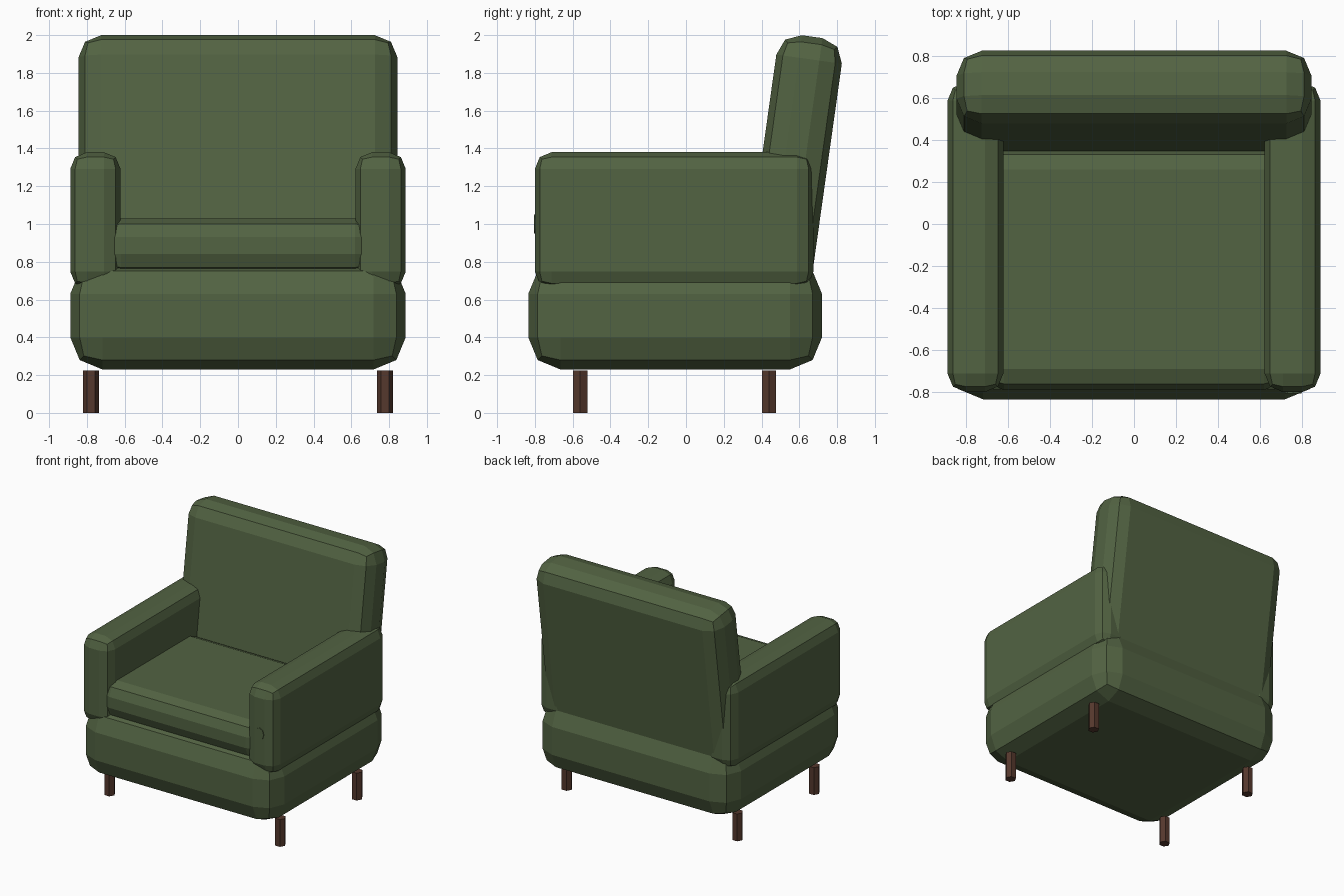
import bpy, bmesh, math
from mathutils import Matrix, Vector

if "Cube" in bpy.data.objects:
    bpy.data.objects.remove(bpy.data.objects["Cube"])


def material(name, color):
    m = bpy.data.materials.new(name)
    m.diffuse_color = (*color, 1)
    m.use_nodes = True
    m.node_tree.nodes["Principled BSDF"].inputs["Base Color"].default_value = m.diffuse_color
    return m


green = material("olive green fabric", (0.085, 0.125, 0.055))
brown = material("dark brown wood", (0.09, 0.04, 0.026))


def finish(name, bm, mat):
    bmesh.ops.recalc_face_normals(bm, faces=bm.faces)
    me = bpy.data.meshes.new(name)
    bm.to_mesh(me)
    bm.free()
    me.materials.append(mat)
    ob = bpy.data.objects.new(name, me)
    bpy.context.collection.objects.link(ob)
    return ob


def padded_box(name, lo, hi, bevel, matrix=Matrix()):
    """Box between two corners with every edge rounded in two steps."""
    lo, hi = Vector(lo), Vector(hi)
    bm = bmesh.new()
    bmesh.ops.create_cube(bm, size=1)
    for v in bm.verts:
        v.co = Vector([(lo[i] + hi[i]) / 2 + v.co[i] * (hi[i] - lo[i]) for i in range(3)])
    bmesh.ops.bevel(bm, geom=bm.edges[:], offset=bevel, segments=2,
                    profile=0.5, affect='EDGES')
    bm.transform(matrix)
    return finish(name, bm, green)


def prism(name, sides, radius, depth, matrix, mat):
    bm = bmesh.new()
    bmesh.ops.create_cone(bm, cap_ends=True, segments=sides, radius1=radius,
                          radius2=radius, depth=depth, matrix=matrix)
    return finish(name, bm, mat)


# Base and seat cushion
padded_box("base", (-0.888, -0.835, 0.23), (0.888, 0.72, 0.80), 0.17)
padded_box("seat_cushion", (-0.72, -0.79, 0.74), (0.72, 0.36, 1.03), 0.10)

# Leaning backrest, hinged about its top front edge
lean = Matrix.Translation((0, 0.495, 2.016)) @ Matrix.Rotation(math.radians(-8), 4, 'X')
padded_box("backrest", (-0.845, 0, -1.4), (0.845, 0.35, 0), 0.12, lean)

# Arms and legs, mirrored left and right
for side, s in (("left", -1), ("right", 1)):
    xs = sorted((s * 0.622, s * 0.888))
    padded_box(side + "_arm", (xs[0], -0.80, 0.66), (xs[1], 0.675, 1.38), 0.088)
    for row, y in (("front", -0.56), ("back", 0.44)):
        # hexagon with its points along x
        m = Matrix.Translation((s * 0.778, y, 0.1125)) @ Matrix.Rotation(math.pi / 2, 4, 'Z')
        prism(f"{side}_{row}_leg", 6, 0.043, 0.225, m, brown)

# Small round button on the front of the right arm
m = (Matrix.Translation((0.758, -0.80, 1.0)) @ Matrix.Rotation(math.pi / 2, 4, 'X')
     @ Matrix.Diagonal((0.85, 1.05, 1, 1)))
prism("arm_button", 8, 0.047, 0.012, m, green)
